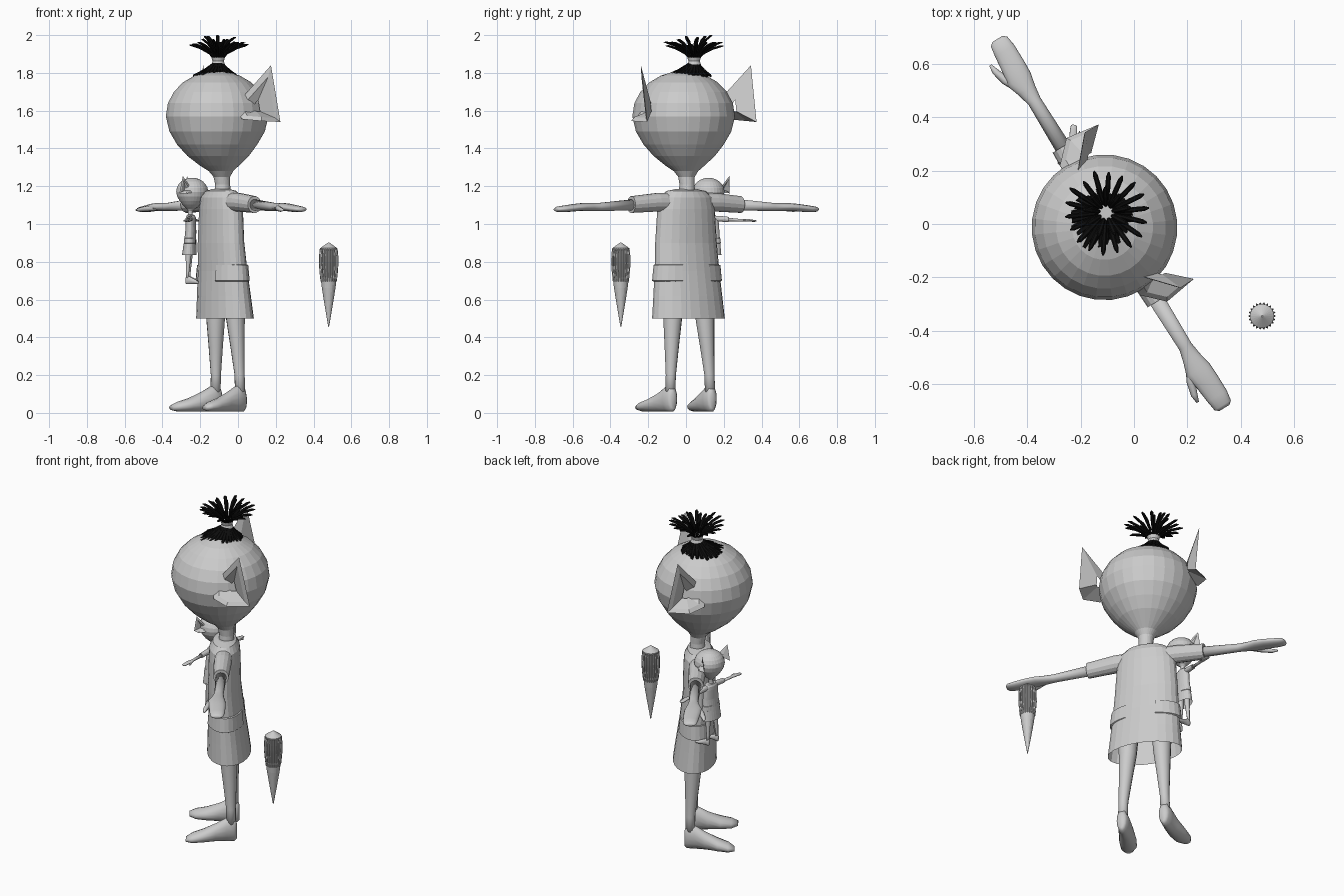
import bpy, bmesh, math, random
from mathutils import Vector as V

if "Cube" in bpy.data.objects:
    bpy.data.objects.remove(bpy.data.objects["Cube"])

random.seed(3)

def material(name, c):
    m = bpy.data.materials.new(name)
    m.diffuse_color = (c[0], c[1], c[2], 1)
    m.use_nodes = True
    m.node_tree.nodes["Principled BSDF"].inputs["Base Color"].default_value = m.diffuse_color
    return m

GREY = material("clay grey", (0.6, 0.6, 0.6))
BLACK = material("hair black", (0.004, 0.004, 0.004))

def finish(name, bm, mat, frame=None, smooth=False):
    bmesh.ops.recalc_face_normals(bm, faces=bm.faces)
    me = bpy.data.meshes.new(name)
    bm.to_mesh(me)
    bm.free()
    me.materials.append(mat)
    ob = bpy.data.objects.new(name, me)
    bpy.context.collection.objects.link(ob)
    if frame:
        loc, rot, s = frame
        ob.location, ob.rotation_euler, ob.scale = loc, (0, 0, math.radians(rot)), (s, s, s)
    if smooth:
        for p in me.polygons:
            p.use_smooth = True
    return ob

def loft(bm, rings, n=16, cap0=True, cap1=True):
    """Skin elliptical rings, each (centre, half axis u, half axis v)."""
    loops = []
    for c, u, v in rings:
        c, u, v = V(c), V(u), V(v)
        loops.append([bm.verts.new(c + u * math.cos(2 * math.pi * i / n) + v * math.sin(2 * math.pi * i / n))
                      for i in range(n)])
    for a, b in zip(loops, loops[1:]):
        for i in range(n):
            j = (i + 1) % n
            bm.faces.new((a[i], a[j], b[j], b[i]))
    if cap0:
        bm.faces.new(loops[0])
    if cap1:
        bm.faces.new(loops[-1])

def zring(x, y, z, rx, ry=None):
    return ((x, y, z), (rx, 0, 0), (0, ry or rx, 0))

def xring(x, y, z, ry, rz):
    return ((x, y, z), (0, ry, 0), (0, 0, rz))

TUNIC = [(1.185, .06, .04, 0), (1.175, .115, .065, 0), (1.14, .155, .083, 0), (1.08, .17, .088, 0),
         (.9, .183, .092, 0), (.75, .192, .1, .01), (.62, .203, .112, .018), (.5, .214, .122, .025)]

def figure(tag, frame):
    """Big-headed figure facing local -y, arms spread along local x."""
    # head and neck
    bm = bmesh.new()
    prof = [(1.15, .045, .01), (1.21, .04, .01), (1.25, .044, .005), (1.28, .065, 0), (1.31, .105, -.01),
            (1.36, .163, -.018), (1.42, .213, -.024), (1.49, .254, -.024), (1.57, .273, -.024),
            (1.64, .262, -.024), (1.70, .23, -.024), (1.75, .182, -.024), (1.785, .122, -.024),
            (1.805, .06, -.024), (1.81, .01, -.024)]
    loft(bm, [zring(0, y, z, r) for z, r, y in prof], 28)
    finish(tag + "head", bm, GREY, frame)
    # tunic, open at the hem
    bm = bmesh.new()
    loft(bm, [zring(0, y, z, a, b) for z, a, b, y in TUNIC], 24, cap1=False)
    finish(tag + "tunic", bm, GREY, frame)
    for s, side in ((1, "left_"), (-1, "right_")):
        # pocket hugging the side of the tunic
        bm = bmesh.new()
        rows = []
        for z, k in ((.785, 1.0), (.782, 1.05), (.70, 1.055), (.695, 1.0)):
            a, b, y = .192 + (.75 - z) * .085, .1 + (.75 - z) * .09, .01
            rows.append([bm.verts.new((s * a * k * math.cos(t), y + b * k * math.sin(t), z))
                         for t in [math.radians(-65 + 13 * i) for i in range(11)]])
        for p, q in zip(rows, rows[1:]):
            for i in range(10):
                bm.faces.new((p[i], p[i + 1], q[i + 1], q[i]))
        finish(tag + side + "pocket", bm, GREY, frame)
        # sleeve
        bm = bmesh.new()
        loft(bm, [xring(s * x, y, z, r, q) for x, y, z, r, q in
                  ((.1, 0, 1.115, .05, .05), (.18, 0, 1.115, .05, .05), (.34, 0, 1.103, .043, .045))], 14)
        finish(tag + side + "sleeve", bm, GREY, frame)
        # arm with mitten hand
        bm = bmesh.new()
        loft(bm, [xring(s * x, y, z, r, q) for x, y, z, r, q in
                  ((.3, 0, 1.103, .031, .031), (.54, 0, 1.09, .026, .022), (.59, -.003, 1.09, .036, .021),
                   (.64, -.006, 1.09, .05, .021), (.69, 0, 1.087, .046, .02), (.76, .004, 1.08, .042, .018),
                   (.80, .004, 1.078, .036, .014), (.812, .004, 1.077, .022, .007))], 14)
        loft(bm, [xring(s * x, y, z, r, q) for x, y, z, r, q in
                  ((.6, -.02, 1.088, .018, .016), (.66, -.05, 1.082, .018, .015), (.71, -.066, 1.076, .013, .012),
                   (.742, -.07, 1.074, .005, .005))], 8)
        finish(tag + side + "arm", bm, GREY, frame, True)
        # leg
        bm = bmesh.new()
        loft(bm, [zring(s * x, y, z, r) for x, y, z, r in
                  ((.095, .02, .7, .06), (.1, .028, .5, .05), (.11, .035, .35, .038), (.12, .042, .2, .027),
                   (.125, .042, .08, .027))], 14)
        finish(tag + side + "leg", bm, GREY, frame, True)
        # foot, tapering from heel up to ankle and forward to the toe
        bm = bmesh.new()
        loft(bm, [((s * x, y, z), (w, 0, 0), (0, 0, h)) for x, y, z, w, h in
                  ((.122, .075, .065, .018, .045), (.123, .062, .075, .03, .07), (.125, .02, .075, .035, .07),
                   (.132, -.04, .058, .043, .052), (.145, -.11, .042, .05, .036),
                   (.158, -.17, .033, .046, .026), (.168, -.205, .028, .022, .013))], 14)
        finish(tag + side + "foot", bm, GREY, frame, True)
        # pointed dish ear: rim, inner fold, deep centre
        bm = bmesh.new()
        rim = [V((.225, -.005, 1.67)), V((.342, .10, 1.84)), V((.34, .16, 1.54)), V((.36, .03, 1.545)),
               V((.285, -.045, 1.555)), V((.25, -.045, 1.59))]
        mid = V((.245, .06, 1.61))
        outer = [bm.verts.new((s * p.x, p.y, p.z)) for p in rim]
        lip = [bm.verts.new((s * q.x, q.y, q.z)) for q in [p.lerp(V((.305, .06, 1.62)), .28) for p in rim]]
        base = [bm.verts.new((s * q.x, q.y, q.z)) for q in [p.lerp(mid, .8) for p in rim]]
        m = len(rim)
        for i in range(m):
            j = (i + 1) % m
            bm.faces.new((outer[i], outer[j], lip[j], lip[i]))
            bm.faces.new((lip[i], lip[j], base[j], base[i]))
            bm.faces.new((outer[j], outer[i], base[i], base[j]))
        finish(tag + side + "ear", bm, GREY, frame)

figure("", ((-.09, 0, 0), -58.4, 1))
figure("baby_", ((-.25, .12, .68), 84, .312))

# hair cap: strands combed from the scalp up to the knot
bm = bmesh.new()
knot = V((-.105, .043, 1.85))
n = 26
for i in range(n):
    t = 2 * math.pi * i / n
    d, w = V((math.cos(t), math.sin(t), 0)), V((-math.sin(t), math.cos(t), 0))
    r = random.uniform(.105, .125)
    end = V((-.118, .012, 1.783)) + d * r
    start = knot + d * .022
    rise = V((0, 0, .009))
    loft(bm, [(start, w * .006, rise), (start.lerp(end, .5) + V((0, 0, -.008)), w * .014, rise * 1.3),
              (end, w * .01, rise)], 6)
loft(bm, [zring(-.118, .012, 1.775, .1), zring(-.112, .025, 1.815, .062), zring(-.105, .043, 1.86, .024)], 20)
finish("hair_cap", bm, BLACK)

# hair tie
bm = bmesh.new()
loft(bm, [zring(-.105, .043, 1.845, .036), zring(-.105, .043, 1.862, .03), zring(-.105, .043, 1.882, .036),
          zring(-.105, .043, 1.884, .02)], 16)
finish("hair_tie", bm, GREY)

# tuft: strands fanning out of the tie
bm = bmesh.new()
for count, reach, top in ((18, .16, 1.955), (9, .095, 1.99)):
    for i in range(count):
        t = 2 * math.pi * (i + .3) / count
        d, w = V((math.cos(t), math.sin(t), 0)), V((-math.sin(t), math.cos(t), 0))
        R, Z = reach * random.uniform(.88, 1.03), top + random.uniform(-.015, .008)
        pts = [V((knot.x, knot.y, 1.87)) + d * .022]
        for k, h in ((.3, .42), (.62, .8), (.9, .98), (1, 1)):
            p = knot + d * max(R * k, .02)
            p.z = 1.87 + (Z - 1.87) * h
            pts.append(p)
        up = V((0, 0, 1)) - d * .6
        loft(bm, [(p, w * a, up * a * .6) for p, a in zip(pts, (.005, .007, .01, .009, .003))], 6)
finish("hair_tuft", bm, BLACK)

# hanging spike with ribbed head
bm = bmesh.new()
X, Y = .48, -.345
loft(bm, [zring(X, Y, z, r) for z, r in
          ((.902, .003), (.872, .045), (.865, .045), (.86, .041), (.80, .043), (.72, .038), (.71, .042),
           (.66, .036), (.56, .02), (.455, .002))], 24)
for i in range(22):
    t = 2 * math.pi * i / 22
    d, w = V((math.cos(t), math.sin(t), 0)), V((-math.sin(t), math.cos(t), 0))
    loft(bm, [(V((X, Y, z)) + d * r, d * .005, w * .004) for z, r in
              ((.87, .042), (.83, .046), (.79, .047), (.74, .043), (.695, .038))], 4)
finish("hanging_spike", bm, GREY)
